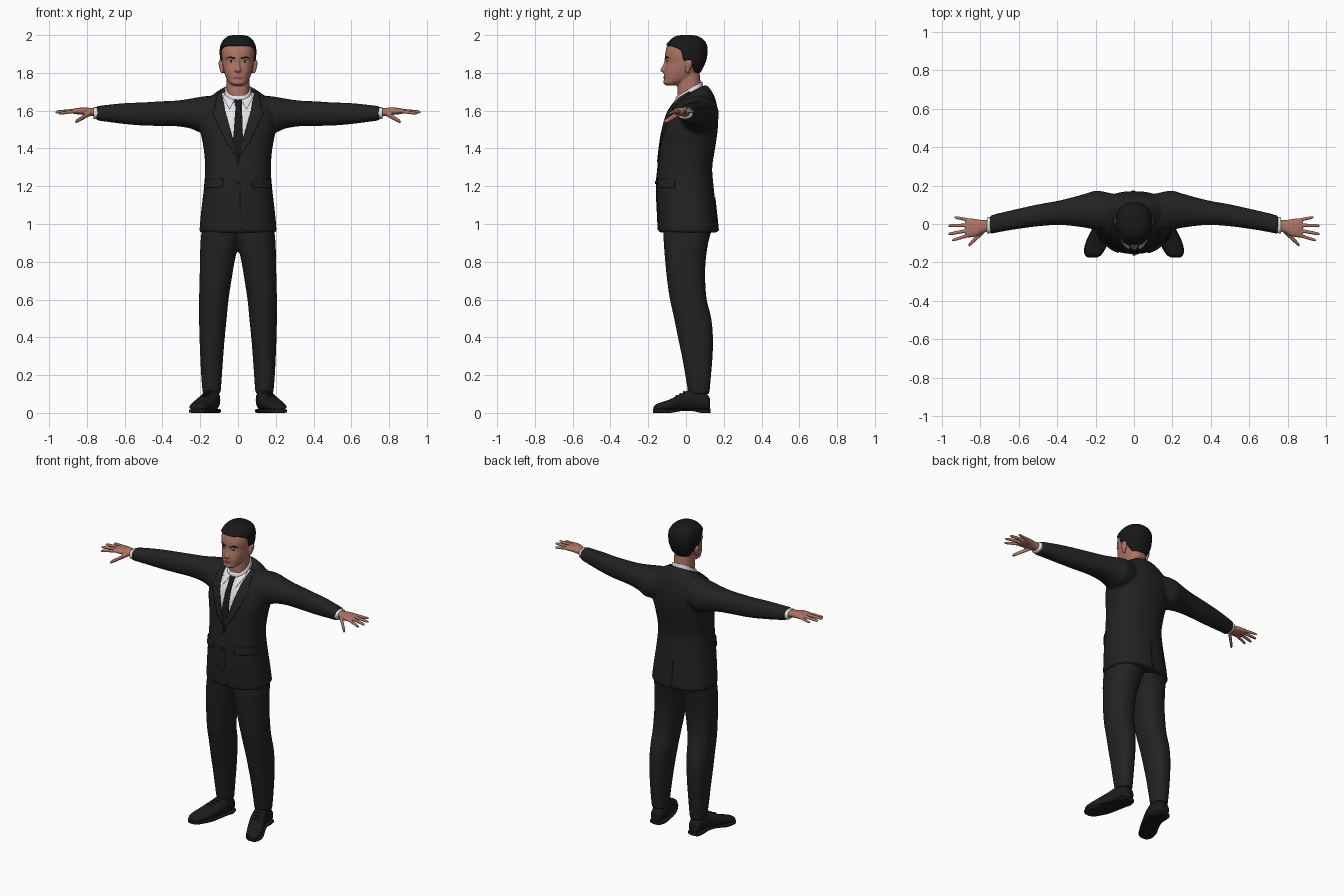
import bpy, bmesh
from math import sin, cos, pi, floor, ceil, copysign, radians
from mathutils import Vector
from mathutils.bvhtree import BVHTree

if "Cube" in bpy.data.objects:
    bpy.data.objects.remove(bpy.data.objects["Cube"])


def material(name, r, g, b):
    m = bpy.data.materials.new(name)
    m.use_nodes = True
    m.diffuse_color = (r, g, b, 1)
    m.node_tree.nodes["Principled BSDF"].inputs["Base Color"].default_value = (r, g, b, 1)
    return m


SUIT = material("charcoal cloth", .016, .016, .016)
TIE = material("black silk", .009, .009, .011)
SHIRT = material("white cotton", .8, .8, .82)
SKIN = material("skin", .42, .175, .13)
LIP = material("lip", .3, .1, .08)
HAIR = material("black hair", .009, .009, .009)
SHOE = material("black leather", .011, .011, .011)
EYE = material("eye white", .55, .5, .47)


# ---- helpers: a ring is (along, u_low, u_high, v_low, v_high, tilt) ----
def dense(rings, steps=5):
    r = [tuple(q) + (0,) * (6 - len(q)) for q in rings]
    r = [r[0]] + r + [r[-1]]
    out = []
    for i in range(1, len(r) - 2):
        for k in range(steps):
            t = k / steps
            out.append(tuple(b + .5 * t * (c - a + t * (2 * a - 5 * b + 4 * c - d + t * (3 * (b - c) + d - a)))
                             for a, b, c, d in zip(*r[i - 1:i + 3])))
    return out + [r[-1]]


def bulge(t, e):
    return copysign(abs(t) ** (2 / e), t)


def loft(bm, rings, axis="Z", n=32, e=2.3, s=1, steps=5):
    rows = []
    for a, u0, u1, v0, v1, tilt in dense(rings, steps):
        row = []
        for k in range(n):
            w = 2 * pi * k / n
            u = (u0 + u1) / 2 + (u1 - u0) / 2 * bulge(cos(w), e)
            dv = (v1 - v0) / 2 * bulge(sin(w), e)
            v, al = (v0 + v1) / 2 + dv, a + tilt * dv
            x, y, z = {"X": (al, u, v), "Y": (u, al, v), "Z": (u, v, al)}[axis]
            row.append(bm.verts.new((x * s, y, z)))
        rows.append(row)
    skin_rows(bm, rows)
    bm.faces.new(rows[0])
    bm.faces.new(rows[-1])


def skin_rows(bm, rows):
    n = len(rows[0])
    for p, q in zip(rows, rows[1:]):
        for k in range(n):
            bm.faces.new((p[k], p[(k + 1) % n], q[(k + 1) % n], q[k]))


def finish(bm, name, mat, smooth=True, recalc=True):
    if recalc:
        bmesh.ops.recalc_face_normals(bm, faces=bm.faces[:])
    me = bpy.data.meshes.new(name)
    bm.to_mesh(me)
    bm.free()
    ob = bpy.data.objects.new(name, me)
    bpy.context.collection.objects.link(ob)
    me.materials.append(mat)
    me.polygons.foreach_set("use_smooth", [smooth] * len(me.polygons))
    return ob


def fuse(ob, voxel, relax):
    """Melt overlapping lofts into one skin and return a tree for projecting on it."""
    mat = ob.data.materials[0]
    m = ob.modifiers.new("remesh", "REMESH")
    m.mode, m.voxel_size = "VOXEL", voxel
    ob.modifiers.new("relax", "SMOOTH").iterations = relax
    bpy.context.view_layer.update()
    me = bpy.data.meshes.new_from_object(ob.evaluated_get(bpy.context.evaluated_depsgraph_get()))
    ob.modifiers.clear()
    ob.data = me
    me.materials.clear()
    me.materials.append(mat)
    me.polygons.foreach_set("material_index", [0] * len(me.polygons))
    me.polygons.foreach_set("use_smooth", [True] * len(me.polygons))
    return BVHTree.FromPolygons([v.co.copy() for v in me.vertices], [tuple(p.vertices) for p in me.polygons])


def plate(name, outline, mat, tree, lift, turn=0, cell=.01):
    """Thin patch: a flat outline laid on a surface, seen from the given turn."""
    a = radians(turn)
    out, side, up = Vector((sin(a), -cos(a), 0)), Vector((cos(a), sin(a), 0)), Vector((0, 0, 1))
    bm = bmesh.new()
    bm.faces.new([bm.verts.new(side * u + up * z) for u, z in outline])
    bmesh.ops.triangulate(bm, faces=bm.faces[:])
    for d, vals in ((side, [p[0] for p in outline]), (up, [p[1] for p in outline])):
        for k in range(floor(min(vals) / cell), ceil(max(vals) / cell) + 1):
            bmesh.ops.bisect_plane(bm, geom=bm.verts[:] + bm.edges[:] + bm.faces[:],
                                   plane_co=d * (k * cell), plane_no=d)
    for f in bm.faces:
        f.normal_update()
        if f.normal.dot(out) < 0:
            f.normal_flip()
    for v in bm.verts:
        hit = tree.ray_cast(v.co + out, -out)
        if hit[0] is None:
            hit = tree.find_nearest(v.co + out * .05)
        v.co = hit[0] + hit[1] * lift
    ob = finish(bm, name, mat, True, False)
    m = ob.modifiers.new("thickness", "SOLIDIFY")
    m.thickness, m.offset = lift + .002, -1
    return ob


def oval(cx, cz, rx, rz, n=14):
    return [(cx + rx * cos(2 * pi * k / n), cz + rz * sin(2 * pi * k / n)) for k in range(n)]


def sym(rows):
    return [(z, -h, h) + tuple(rest) for z, h, *rest in rows]


SIDES = ((1, "left"), (-1, "right"))

# ---- jacket: body and sleeves ----
bm = bmesh.new()
loft(bm, sym([(.955, .205, -.145, .172), (1.05, .197, -.15, .162), (1.2, .18, -.156, .146),
              (1.3, .174, -.148, .139), (1.4, .182, -.138, .154), (1.5, .2, -.123, .168),
              (1.58, .2, -.1, .17), (1.64, .18, -.076, .157, .15), (1.68, .13, -.056, .13, .35),
              (1.7, .09, -.046, .106, .5)]), n=48)
for s, side in SIDES:
    loft(bm, [(.08, -.03, .15, 1.52, 1.66), (.15, -.035, .167, 1.49, 1.677), (.2, -.03, .173, 1.485, 1.673),
              (.25, -.02, .159, 1.505, 1.664), (.32, -.01, .139, 1.517, 1.654), (.4, -.005, .12, 1.519, 1.65),
              (.5, -.012, .102, 1.521, 1.644), (.6, -.025, .08, 1.529, 1.64), (.7, -.042, .057, 1.542, 1.63),
              (.75, -.053, .043, 1.549, 1.624)], "X", s=s)
jacket = fuse(finish(bm, "jacket", SUIT), .009, 4)

bm = bmesh.new()
loft(bm, sym([(1.64, .105, -.02, .118, .5), (1.675, .092, -.02, .11, .55), (1.697, .082, -.02, .1, .6)]))
finish(bm, "jacket_collar", SUIT)

# ---- shirt front, tie, lapels and jacket details ----
half = [(.07, 1.6), (.088, 1.695), (.04, 1.685)]
plate("shirt_front", [(0, 1.36)] + half + [(0, 1.665)] + [(-x, z) for x, z in half[::-1]], SHIRT, jacket, .002)
half = [(.022, 1.4), (.026, 1.44), (.013, 1.615), (.02, 1.655)]
plate("tie", [(0, 1.355)] + half + [(-x, z) for x, z in half[::-1]], TIE, jacket, .006)
for s, side in SIDES:
    def flip(pts):
        return [(s * x, z) for x, z in pts]
    plate(side + "_shirt_collar_point", flip([(.016, 1.66), (.045, 1.605), (.075, 1.665), (.07, 1.695)]),
          SHIRT, jacket, .005)
    plate(side + "_lapel", flip([(0, 1.345), (.06, 1.43), (.132, 1.585), (.105, 1.6), (.122, 1.625),
                                 (.105, 1.69), (.086, 1.695), (.068, 1.6)]), SUIT, jacket, .008)
    plate(side + "_pocket_flap", flip([(-.06, 1.195), (.065, 1.19), (.065, 1.235), (-.06, 1.24)]),
          SUIT, jacket, .006, 50 * s)
plate("front_edge", [(0, 1.35), (.008, 1.35), (.012, 1.06), (.03, .975), (0, .975)], SUIT, jacket, .004)
plate("back_vent", [(0, .97), (.012, .97), (.012, 1.14), (0, 1.14)], SUIT, jacket, .004, 180)
for i, z in enumerate((1.335, 1.22)):
    plate("button_%d" % (i + 1), oval(0, z, .008, .008), TIE, jacket, .008)

# ---- shirt collar band ----
bm = bmesh.new()
loft(bm, sym([(1.665, .074, -.058, .092, .55), (1.69, .072, -.057, .09, .58), (1.714, .068, -.054, .085, .6)]))
finish(bm, "shirt_collar", SHIRT)

# ---- trousers ----
bm = bmesh.new()
for s, side in SIDES:
    loft(bm, [(.1, .092, .187, .012, .124), (.2, .085, .195, -.004, .133), (.3, .078, .2, -.022, .141),
              (.4, .07, .204, -.043, .143), (.5, .06, .206, -.063, .134), (.6, .05, .206, -.085, .11),
              (.7, .035, .204, -.1, .102), (.8, .018, .201, -.11, .104), (.9, -.005, .199, -.118, .118),
              (.98, -.03, .19, -.12, .14)], s=s)
fuse(finish(bm, "trousers", SUIT), .01, 3)

# ---- shoes, soles and laces ----
last = [(.128, .125, .155, .012, .06), (.12, .105, .175, .01, .09), (.08, .095, .182, .01, .12),
        (.03, .095, .192, .01, .126), (-.02, .105, .212, .01, .105), (-.08, .13, .242, .01, .074),
        (-.13, .155, .256, .01, .056), (-.16, .176, .251, .01, .045), (-.173, .2, .235, .012, .03)]
for s, side in SIDES:
    bm = bmesh.new()
    loft(bm, last, "Y", s=s, e=2.2)
    finish(bm, side + "_shoe", SHOE)
    bm = bmesh.new()
    loft(bm, [(y * 1.015, a - .004, b + .004, .01 if -.03 < y < .05 else 0, .02) for y, a, b, c, d in last],
         "Y", s=s, e=5)
    finish(bm, side + "_sole", SHOE)
    bm = bmesh.new()
    for y, x, z in ((-.01, .153, .113), (-.03, .163, .102), (-.05, .172, .092)):
        loft(bm, [(x - .025, y - .004, y + .004, z - .013, z - .005), (x, y - .005, y + .005, z - .005, z + .004),
                  (x + .025, y - .004, y + .004, z - .013, z - .005)], "X", n=8, s=s, e=2)
    finish(bm, side + "_laces", SHOE)

# ---- cuffs and hands ----
for s, side in SIDES:
    bm = bmesh.new()
    loft(bm, [(.735, -.047, .037, 1.555, 1.619), (.764, -.049, .035, 1.556, 1.618)], "X", s=s)
    finish(bm, side + "_cuff", SHIRT)
    bm = bmesh.new()
    loft(bm, [(.74, -.036, .022, 1.566, 1.61), (.785, -.045, .02, 1.573, 1.615), (.82, -.064, .025, 1.578, 1.617),
              (.86, -.07, .03, 1.582, 1.613), (.878, -.064, .026, 1.587, 1.608)], "X", s=s)
    fingers = [((.86, .02, 1.598), (.936, .036, 1.592), .0085), ((.86, -.007, 1.6), (.966, -.009, 1.594), .0095),
               ((.86, -.033, 1.6), (.968, -.053, 1.592), .0095), ((.86, -.058, 1.597), (.948, -.086, 1.585), .009),
               ((.78, -.035, 1.588), (.862, -.112, 1.54), .013)]
    for base, tip, r in fingers:
        rings = []
        for t, w in ((0, 1.1), (.45, 1), (.8, .9), (.95, .7), (1, .25)):
            x, y, z = Vector(base).lerp(Vector(tip), t)
            rings.append((x, y - r * w, y + r * w, z - r * w, z + r * w))
        loft(bm, rings, "X", n=12, e=2, s=s)
    fuse(finish(bm, side + "_hand", SKIN), .0035, 2)

# ---- head with neck, nose and ears ----
skull = sym([(1.733, .026, -.104, -.05), (1.745, .045, -.119, -.015), (1.765, .059, -.117, .03),
             (1.79, .069, -.118, .058), (1.82, .077, -.114, .079), (1.86, .084, -.105, .097),
             (1.885, .087, -.111, .103), (1.92, .088, -.107, .105), (1.95, .081, -.095, .099),
             (1.975, .063, -.07, .078), (1.988, .04, -.045, .05), (1.992, .015, -.015, .02)])
bm = bmesh.new()
loft(bm, skull, n=40)
loft(bm, sym([(1.6, .06, -.045, .085), (1.7, .06, -.046, .083), (1.76, .06, -.044, .076), (1.82, .06, -.03, .07)]))
loft(bm, sym([(1.88, .009, -.112, -.08), (1.85, .011, -.118, -.08), (1.825, .015, -.131, -.08),
              (1.812, .02, -.136, -.08), (1.802, .014, -.124, -.08)]), n=16)
for s, side in SIDES:
    loft(bm, [(1.798, .078, .088, -.002, .012), (1.81, .078, .095, -.005, .02), (1.835, .078, .101, -.006, .031),
              (1.858, .08, .103, -.004, .034), (1.87, .082, .094, .004, .024)], n=16, s=s)
head = fuse(finish(bm, "head", SKIN), .0045, 2)

# ---- face details ----
plate("lips", oval(0, 1.775, .026, .007), LIP, head, .002, cell=.005)
for s, side in SIDES:
    plate(side + "_eye", oval(s * .036, 1.862, .014, .006), EYE, head, .0015, cell=.005)
    plate(side + "_iris", oval(s * .036, 1.862, .006, .006), HAIR, head, .0025, cell=.005)
    plate(side + "_eyebrow", [(s * x, z) for x, z in ((.016, 1.874), (.016, 1.881), (.045, 1.888),
                                                    (.06, 1.88), (.045, 1.881))], HAIR, head, .003, cell=.005)

# ---- hair: a cap following the skull down to a varying hairline ----
HAIRLINE = [(0, 1.942), (.75, 1.94), (1.15, 1.93), (1.4, 1.915), (1.52, 1.855), (1.72, 1.848),
            (2.0, 1.825), (2.4, 1.79), (3.2, 1.775)]


def lookup(table, x):
    for p, q in zip(table, table[1:]):
        if x <= q[0]:
            t = max(0, (x - p[0]) / (q[0] - p[0] or 1))
            return [a + (b - a) * t for a, b in zip(p, q)]
    return table[-1]


bm = bmesh.new()
rows, profile, N, R = [], dense(skull), 80, 22
for i in range(R + 1):
    t, row = i / R, []
    grow = -.004 if i == 0 else .005 if i == 1 else .009
    for k in range(N):
        w = -pi + 2 * pi * k / N
        low = lookup(HAIRLINE, abs(w))[1]
        z = low + (1.9915 - low) * sin(t * pi / 2)
        _, x0, x1, y0, y1, _ = lookup(profile, z)
        row.append(bm.verts.new(((x1 + grow) * bulge(sin(w), 2.3),
                                 (y0 + y1) / 2 - ((y1 - y0) / 2 + grow) * bulge(cos(w), 2.3), z + .0085 * t)))
    rows.append(row)
skin_rows(bm, rows)
bm.faces.new(rows[-1])
finish(bm, "hair", HAIR)
